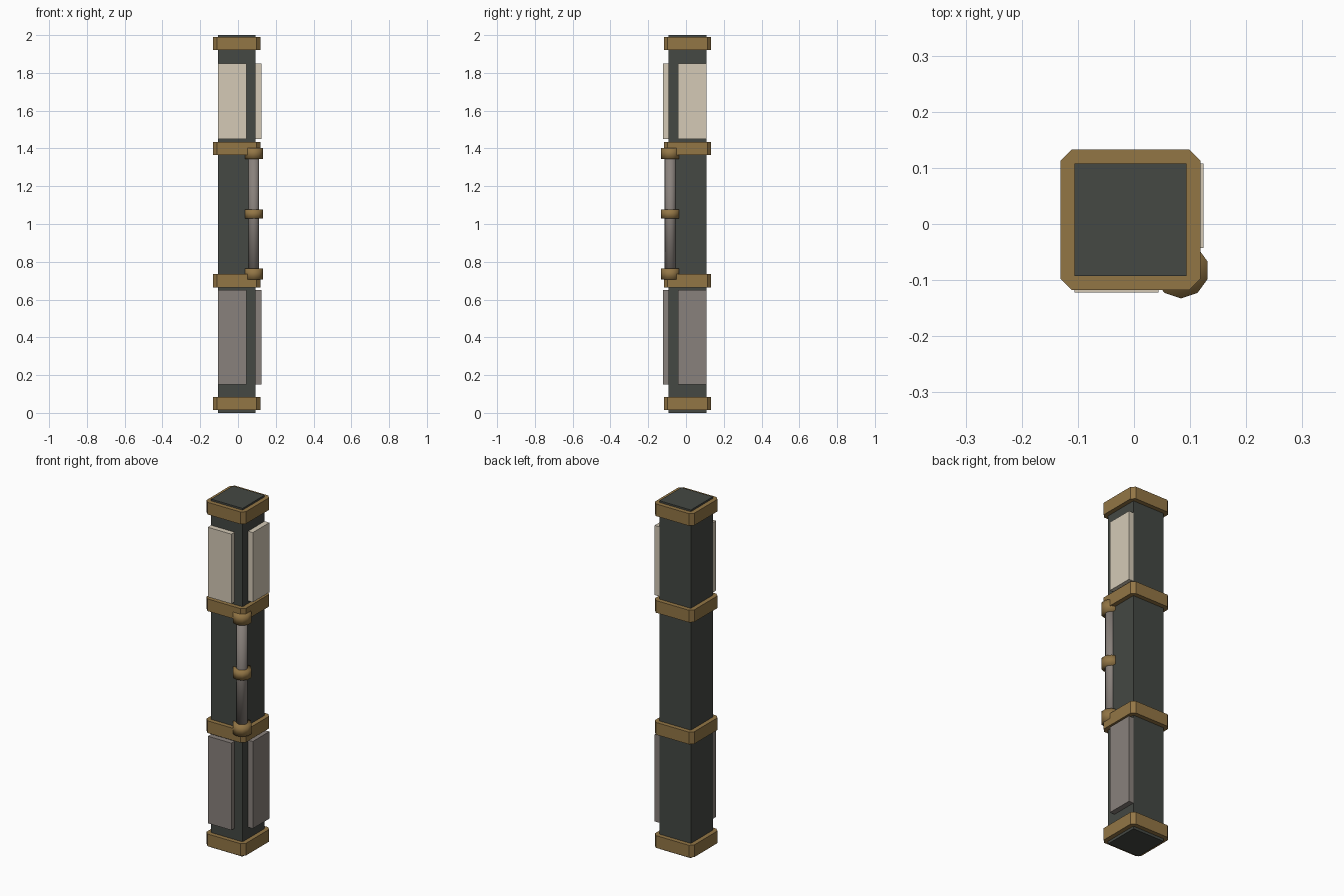
import bpy, bmesh, math

if "Cube" in bpy.data.objects:
    bpy.data.objects.remove(bpy.data.objects["Cube"])

CX, CY = -0.00625, 0.0075   # column axis


def material(name, rgb):
    m = bpy.data.materials.new(name)
    m.diffuse_color = (*rgb, 1)
    m.use_nodes = True
    m.node_tree.nodes["Principled BSDF"].inputs["Base Color"].default_value = m.diffuse_color
    return m


DARK = material("dark_iron", (0.058, 0.065, 0.056))
BRASS = material("brass", (0.29, 0.18, 0.06))
CREAM = material("cream", (0.66, 0.59, 0.47))
STONE = material("warm_grey", (0.25, 0.22, 0.20))


def prism(name, outline, z0, z1, mat, smooth=False):
    """Extrude a counter-clockwise outline, given relative to the column axis."""
    bm = bmesh.new()
    low = [bm.verts.new((CX + x, CY + y, z0)) for x, y in outline]
    high = [bm.verts.new((CX + x, CY + y, z1)) for x, y in outline]
    bm.faces.new(low[::-1])
    bm.faces.new(high)
    n = len(outline)
    for i in range(n):
        j = (i + 1) % n
        bm.faces.new((low[i], low[j], high[j], high[i]))
    for f in bm.faces:
        f.smooth = smooth
    me = bpy.data.meshes.new(name)
    bm.to_mesh(me)
    bm.free()
    me.materials.append(mat)
    ob = bpy.data.objects.new(name, me)
    bpy.context.collection.objects.link(ob)
    return ob


def rect(x0, x1, y0, y1):
    return [(x0, y0), (x1, y0), (x1, y1), (x0, y1)]


def decagon(cx, cy, r):
    return [(cx + r * math.cos(math.radians(18 + 36 * k)),
             cy + r * math.sin(math.radians(18 + 36 * k))) for k in range(10)]


# Square core
prism("column_core", rect(-0.1, 0.1, -0.1, 0.1), 0, 2, DARK)

# Chamfered brass bands
a, b = 0.125, 0.105
band = [(b, -a), (a, -b), (a, b), (b, a), (-b, a), (-a, b), (-a, -b), (-b, -a)]
for i, z in enumerate((0.05, 0.70, 1.40, 1.955)):
    prism(f"band_{i + 1}", band, z - 0.035, z + 0.035, BRASS)

# Plates on the front and right faces
for label, z0, z1, mat in (("lower", 0.15, 0.65, STONE), ("upper", 1.45, 1.85, CREAM)):
    prism(f"{label}_front_plate", rect(-0.1, 0.05, -0.13, -0.1), z0, z1, mat)
    prism(f"{label}_right_plate", rect(0.1, 0.13, -0.05, 0.1), z0, z1, mat)

# Corner pipe with three brass collars
prism("corner_pipe", decagon(0.09, -0.09, 0.03), 0.72, 1.38, STONE, True)
for i, (z, h) in enumerate(((0.735, 0.06), (1.053, 0.05), (1.373, 0.06))):
    prism(f"pipe_collar_{i + 1}", decagon(0.09, -0.09, 0.05), z - h / 2, z + h / 2, BRASS, True)
